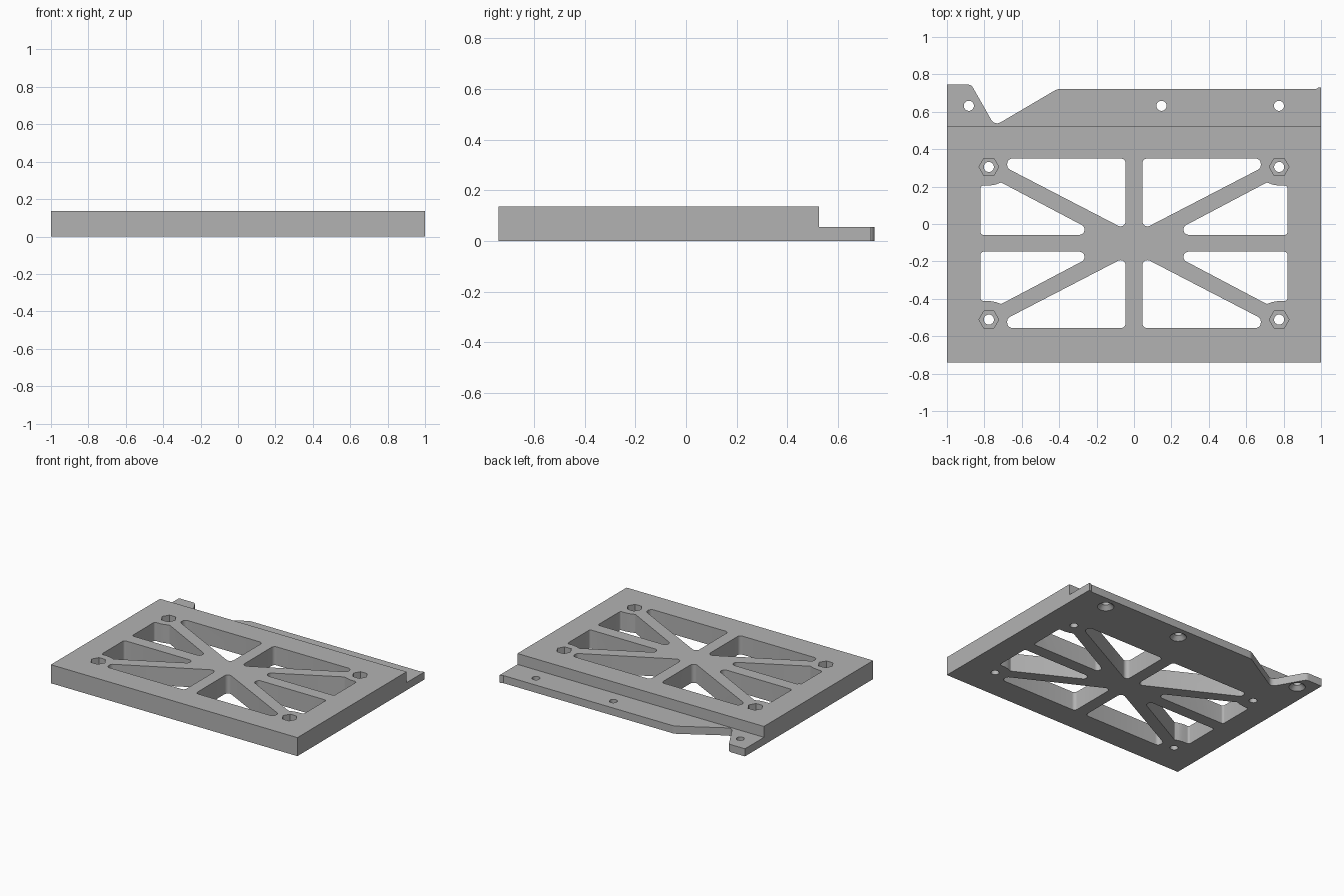
import bpy, bmesh, math
from mathutils import Vector

cube = bpy.data.objects.get("Cube")
if cube:
    bpy.data.objects.remove(cube, do_unlink=True)

TOP, FLANGE, STEP_Y = 0.136, 0.056, 0.525
HUB_Y = -0.103          # symmetry line of the window pattern
HOLE_R = 0.027

grey = bpy.data.materials.new("plain grey")
grey.use_nodes = True
grey.diffuse_color = (0.45, 0.45, 0.45, 1)
grey.node_tree.nodes["Principled BSDF"].inputs["Base Color"].default_value = grey.diffuse_color


def rounded(corners, steps=6):
    """Outline from (x, y, radius) corners, each filleted."""
    out = []
    for i, (x, y, r) in enumerate(corners):
        p = Vector((x, y))
        if r == 0:
            out.append(p)
            continue
        a = (Vector(corners[i - 1][:2]) - p).normalized()
        b = (Vector(corners[(i + 1) % len(corners)][:2]) - p).normalized()
        half = a.angle(b) / 2
        centre = p + (a + b).normalized() * (r / math.sin(half))
        start = p + a * (r / math.tan(half)) - centre
        end = p + b * (r / math.tan(half)) - centre
        sweep = math.atan2(start.x * end.y - start.y * end.x, start.dot(end))
        for k in range(steps + 1):
            t = sweep * k / steps
            c, s = math.cos(t), math.sin(t)
            out.append(centre + Vector((start.x * c - start.y * s, start.x * s + start.y * c)))
    return out


def ring(x, y, r, n=32):
    return [Vector((x + r * math.cos(math.tau * k / n), y + r * math.sin(math.tau * k / n)))
            for k in range(n)]


def loft(bm, low, z0, high, z1):
    """Closed solid between two outlines with equal point counts."""
    a = [bm.verts.new((p.x, p.y, z0)) for p in low]
    b = [bm.verts.new((p.x, p.y, z1)) for p in high]
    bm.faces.new(a)
    bm.faces.new(b)
    for i in range(len(a)):
        j = (i + 1) % len(a)
        bm.faces.new((a[i], a[j], b[j], b[i]))


def make(name, bm):
    bmesh.ops.recalc_face_normals(bm, faces=bm.faces)
    mesh = bpy.data.meshes.new(name)
    bm.to_mesh(mesh)
    bm.free()
    mesh.materials.append(grey)
    obj = bpy.data.objects.new(name, mesh)
    bpy.context.collection.objects.link(obj)
    return obj


# Plate outline with the notched rear flange
outline = rounded([
    (-1, -0.74, 0), (1, -0.74, 0), (1, 0.73, 0), (0.985, 0.729, 0), (0.975, 0.722, 0),
    (-0.41, 0.722, 0.06), (-0.745, 0.525, 0.035), (-0.87, 0.745, 0.03), (-1, 0.745, 0)])
bm = bmesh.new()
loft(bm, outline, 0, outline, TOP)
plate = make("mounting_plate", bm)

# Windows between the struts, mirrored into four quarters
long_window = rounded([(0.045, 0.35, 0.025), (0.045, -0.03, 0.027),
                       (0.678, 0.298, 0.028), (0.678, 0.35, 0.028)])
side_window = rounded([(0.82, -0.058, 0.015), (0.265, -0.058, 0.027), (0.265, -0.013, 0.027),
                       (0.71, 0.222, 0.012), (0.74, 0.211, 0), (0.775, 0.205, 0),
                       (0.82, 0.205, 0.015)])
bm = bmesh.new()
for sx in (-1, 1):
    for sy in (-1, 1):
        for window in (long_window, side_window):
            pts = [Vector((sx * p.x, HUB_Y + sy * (p.y - HUB_Y))) for p in window]
            loft(bm, pts, -0.1, pts, 0.3)

# Through holes for the corner nuts and the flange screws
nuts = [(sx * 0.776, HUB_Y + sy * 0.408) for sx in (-1, 1) for sy in (-1, 1)]
screws = [(x, 0.632) for x in (-0.883, 0.147, 0.775)]
for x, y in nuts + screws:
    loft(bm, ring(x, y, HOLE_R), -0.1, ring(x, y, HOLE_R), 0.3)
openings = make("openings_cutter", bm)

# Flange step, hexagonal nut pockets and countersinks underneath
bm = bmesh.new()
box = [Vector(p) for p in ((-1.2, STEP_Y), (1.2, STEP_Y), (1.2, 1), (-1.2, 1))]
loft(bm, box, FLANGE, box, 0.3)
for x, y in nuts:
    loft(bm, ring(x, y, 0.053, 6), 0.05, ring(x, y, 0.053, 6), 0.3)
for x, y in screws:
    loft(bm, ring(x, y, 0.065), -0.01, ring(x, y, 0.025), 0.03)
recesses = make("recesses_cutter", bm)

# Cut everything out of the plate
bpy.ops.object.select_all(action='DESELECT')
bpy.context.view_layer.objects.active = plate
plate.select_set(True)
for cutter in (recesses, openings):
    cutter.hide_render = True
    mod = plate.modifiers.new(cutter.name, 'BOOLEAN')
    mod.operation, mod.solver, mod.object = 'DIFFERENCE', 'EXACT', cutter
    bpy.ops.object.modifier_apply(modifier=mod.name)
    bpy.data.objects.remove(cutter, do_unlink=True)
bpy.ops.object.shade_smooth_by_angle(angle=math.radians(30))
